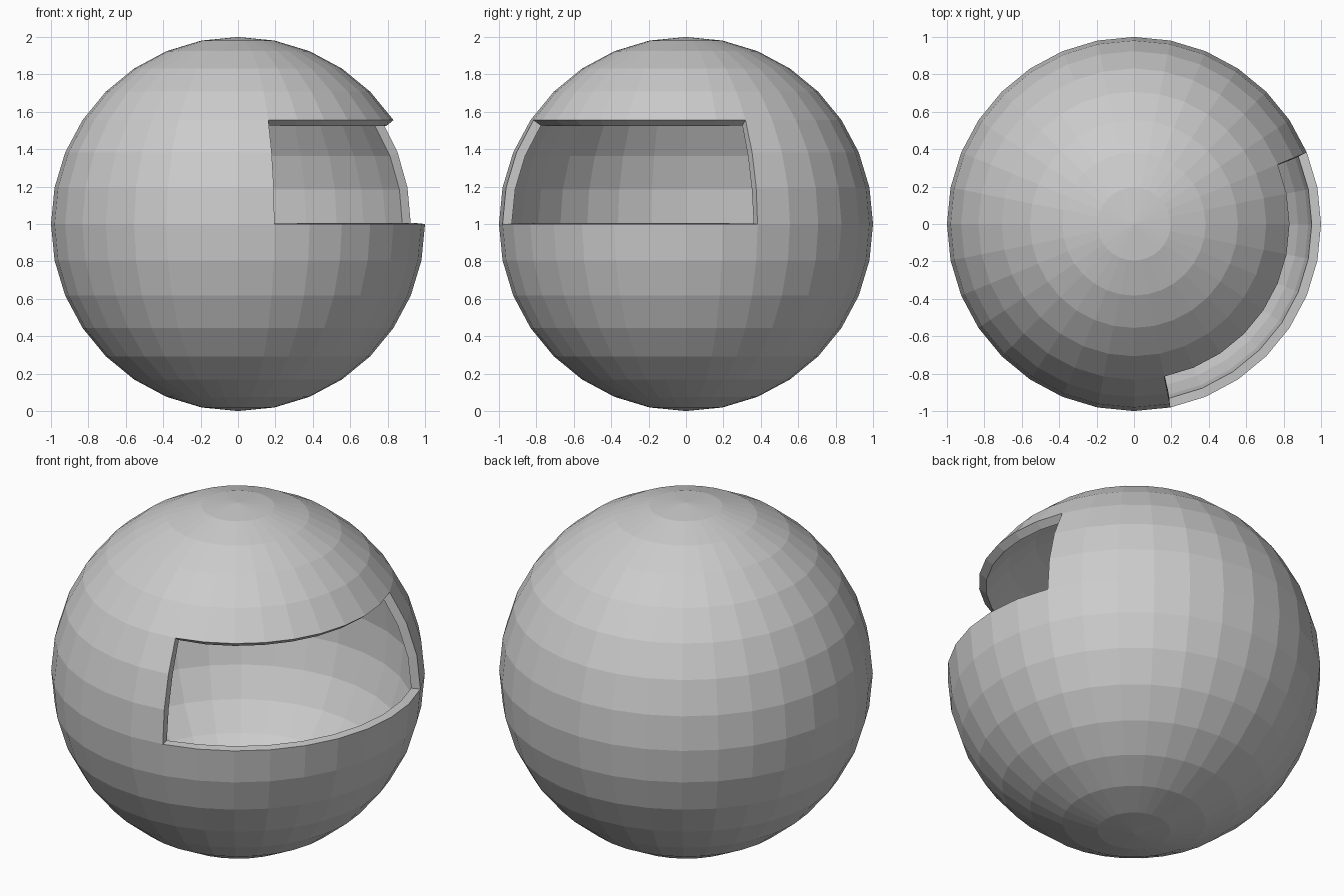
import bpy, bmesh, math

if "Cube" in bpy.data.objects:
    bpy.data.objects.remove(bpy.data.objects["Cube"])

# Faceted sphere, resting on the floor
bpy.ops.mesh.primitive_uv_sphere_add(segments=32, ring_count=16, radius=1, location=(0, 0, 1))
shell = bpy.context.object
shell.name = "hollow_shell"

# Window opening: three rings tall, nine segments wide
bm = bmesh.new()
bm.from_mesh(shell.data)
opening = []
for face in bm.faces:
    c = face.calc_center_median()
    angle = math.degrees(math.atan2(c.y, c.x))
    if 0 < c.z < 0.555 and -78.75 < angle < 22.5:
        opening.append(face)
bmesh.ops.delete(bm, geom=opening, context='FACES')
bm.to_mesh(shell.data)
bm.free()

# Wall thickness, growing inwards
wall = shell.modifiers.new("wall", 'SOLIDIFY')
wall.thickness = 0.05
wall.offset = -1
